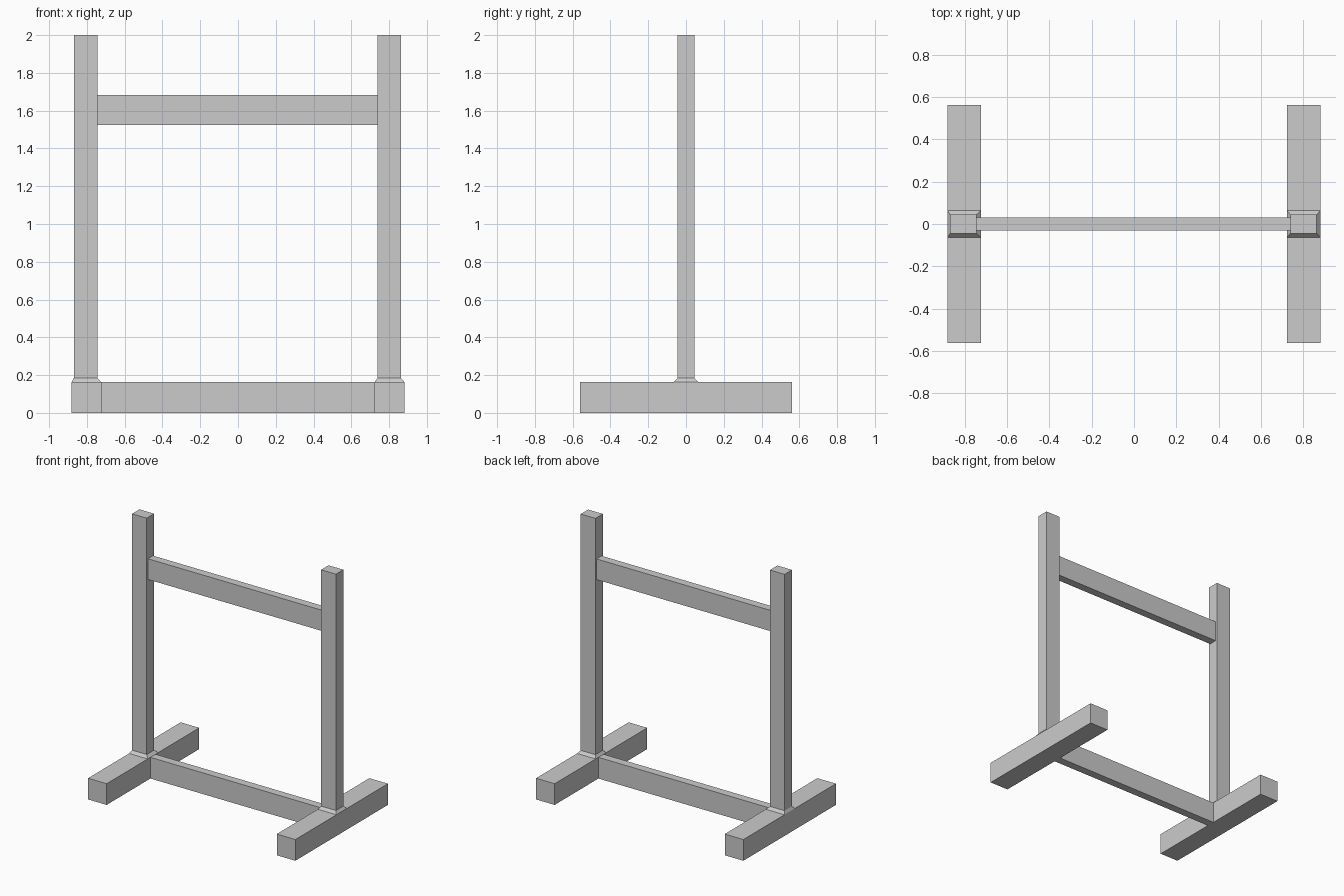
import bpy, bmesh

if "Cube" in bpy.data.objects:
    bpy.data.objects.remove(bpy.data.objects["Cube"])


def loft(name, rings, cap_bottom=True):
    """Stack of rectangles (cx, half_x, half_y, z) joined into one flat-sided solid."""
    bm = bmesh.new()
    loops = []
    for cx, hx, hy, z in rings:
        corners = ((-1, -1), (1, -1), (1, 1), (-1, 1))
        loops.append([bm.verts.new((cx + sx * hx, sy * hy, z)) for sx, sy in corners])
    for lo, hi in zip(loops, loops[1:]):
        for i in range(4):
            j = (i + 1) % 4
            bm.faces.new((lo[i], lo[j], hi[j], hi[i]))
    if cap_bottom:
        bm.faces.new(loops[0][::-1])
    bm.faces.new(loops[-1])
    mesh = bpy.data.meshes.new(name)
    bm.to_mesh(mesh)
    bm.free()
    obj = bpy.data.objects.new(name, mesh)
    bpy.context.collection.objects.link(obj)
    return obj


FOOT_TOP, COLLAR_TOP = 0.163, 0.184
FOOT_X, FOOT_HALF = 0.802, 0.079

for side, s, post_x in (("left", -1, -0.807), ("right", 1, 0.801)):
    x = s * FOOT_X
    # Floor foot
    loft(side + "_foot", [(x, FOOT_HALF, 0.562, 0), (x, FOOT_HALF, 0.562, FOOT_TOP)])
    # Upright with a tapered collar at its base
    loft(side + "_post", [(x, FOOT_HALF, 0.064, FOOT_TOP),
                          (post_x, 0.0625, 0.045, COLLAR_TOP),
                          (post_x, 0.0625, 0.045, 2.0)], cap_bottom=False)

# Cross rails between the feet and between the posts
inner = FOOT_X - FOOT_HALF
loft("lower_rail", [(0, inner, 0.031, 0), (0, inner, 0.031, FOOT_TOP)])
loft("upper_rail", [(-0.003, 0.7415, 0.031, 1.524), (-0.003, 0.7415, 0.031, 1.683)])
